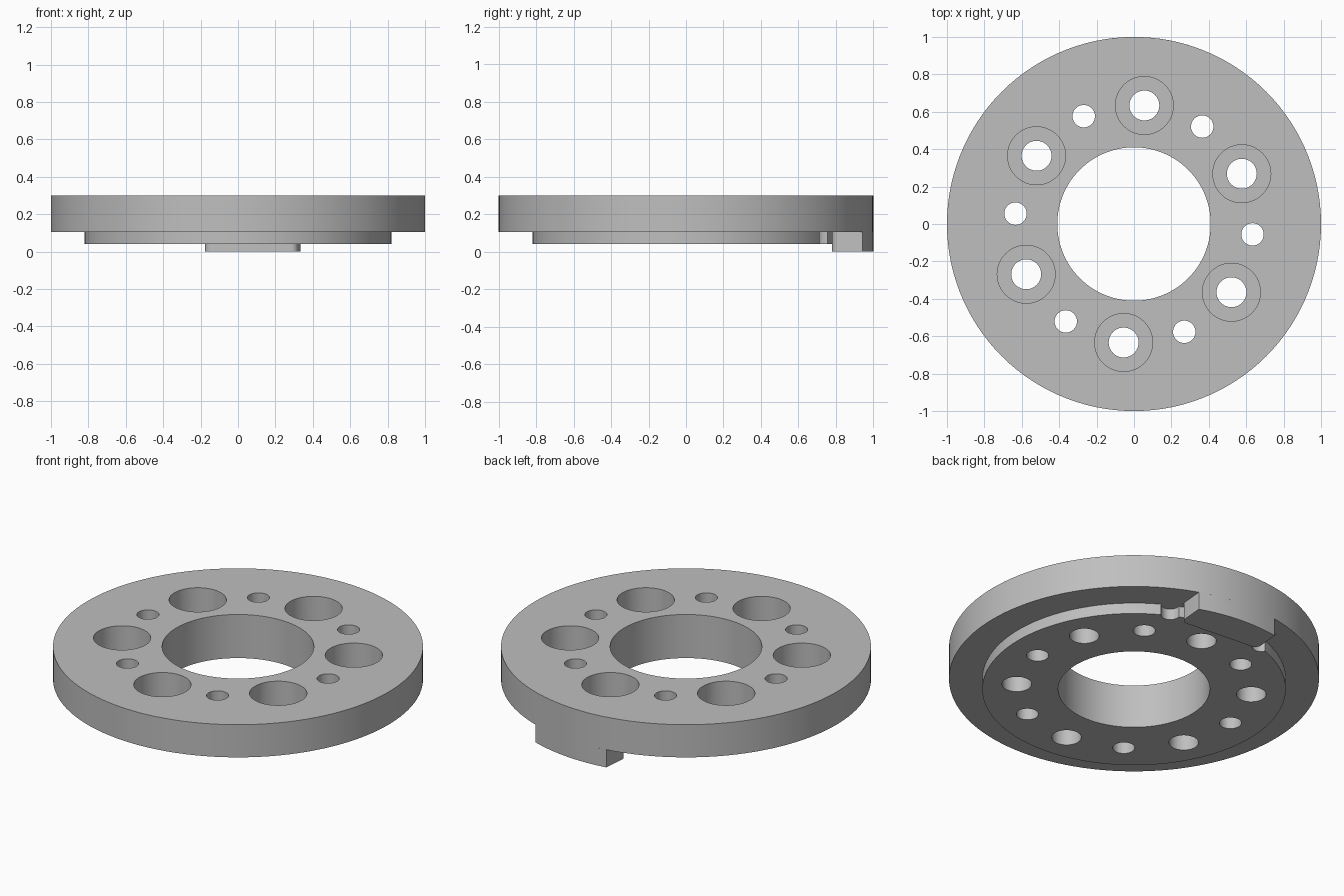
import bpy, bmesh, math
from mathutils import Matrix, Vector

cube = bpy.data.objects.get("Cube")
if cube:
    bpy.data.objects.remove(cube)

steel = bpy.data.materials.new("light_grey_metal")
steel.use_nodes = True
steel.diffuse_color = (0.52, 0.52, 0.52, 1)
steel.node_tree.nodes["Principled BSDF"].inputs["Base Color"].default_value = steel.diffuse_color

TOP, STEP, BASE = 0.3, 0.105, 0.04     # disc top, disc underside, boss underside
TILT = math.radians(-5)                # key and hole pattern share this turn


def lathe(bm, profile, center=(0, 0), n=48):
    """Revolve a closed (radius, z) profile; zero radii become poles."""
    rings = []
    for r, z in profile:
        count = n if r else 1
        rings.append([bm.verts.new((center[0] + r * math.cos(math.tau * i / n),
                                    center[1] + r * math.sin(math.tau * i / n), z))
                      for i in range(count)])
    for a, b in zip(rings, rings[1:] + rings[:1]):
        if len(a) == len(b) == 1:
            continue
        for i in range(n):
            j = (i + 1) % n
            quad = [a[i % len(a)], a[j % len(a)], b[j % len(b)], b[i % len(b)]]
            bm.faces.new(list(dict.fromkeys(quad)))


def prism(bm, outline, z0, z1):
    """Extrude a flat outline, turned with the hole pattern."""
    turn = Matrix.Rotation(TILT, 3, 'Z')
    face = bm.faces.new([bm.verts.new(turn @ Vector((u, v, z0))) for u, v in outline])
    out = bmesh.ops.extrude_face_region(bm, geom=[face])["geom"]
    bmesh.ops.translate(bm, vec=(0, 0, z1 - z0),
                        verts=[g for g in out if isinstance(g, bmesh.types.BMVert)])


def arc(cx, cy, r, a0, a1, n):
    angles = [math.radians(a0 + (a1 - a0) * i / n) for i in range(n + 1)]
    return [(cx + r * math.cos(a), cy + r * math.sin(a)) for a in angles]


def make(name, bm):
    bmesh.ops.recalc_face_normals(bm, faces=bm.faces)
    mesh = bpy.data.meshes.new(name)
    bm.to_mesh(mesh)
    bm.free()
    mesh.materials.append(steel)
    obj = bpy.data.objects.new(name, mesh)
    bpy.context.collection.objects.link(obj)
    return obj


def activate(obj):
    bpy.ops.object.select_all(action='DESELECT')
    obj.select_set(True)
    bpy.context.view_layer.objects.active = obj


# Stepped ring with the central bore
bm = bmesh.new()
lathe(bm, [(0.41, BASE), (0.82, BASE), (0.82, STEP), (1, STEP), (1, TOP), (0.41, TOP)], n=120)
ring = make("flange_ring", bm)

# Bolt holes: counterbored and plain, alternating
bm = bmesh.new()
for k in range(12):
    a = TILT + math.radians(30 * k)
    center = (0.636 * math.cos(a), 0.636 * math.sin(a))
    if k % 2:
        lathe(bm, [(0, -0.1), (0.08, -0.1), (0.08, 0.14), (0.155, 0.14), (0.155, 0.4), (0, 0.4)], center)
    else:
        lathe(bm, [(0, -0.1), (0.06, -0.1), (0.06, 0.4), (0, 0.4)], center, 32)

# Round-ended relief slots on both sides of the key
for side in (-1, 1):
    prism(bm, arc(side * 0.3, 0.77, 0.05, 180, 360, 12)
          + [(side * 0.3 + 0.05, 0.86), (side * 0.3 - 0.05, 0.86)], -0.1, STEP + 0.0005)
cutter = make("hole_cutter", bm)
cutter.hide_render = True

activate(ring)
cut = ring.modifiers.new("holes", 'BOOLEAN')
cut.operation = 'DIFFERENCE'
cut.solver = 'EXACT'
cut.object = cutter
bpy.ops.object.modifier_apply(modifier=cut.name)
bpy.data.objects.remove(cutter)

# Locating key under the rim, rounded on its inner corners
half, inner, fillet = 0.25, 0.802, 0.035
edge = math.degrees(math.asin(half))
bm = bmesh.new()
prism(bm, arc(0, 0, 1, 90 - edge, 90 + edge, 10)
      + arc(fillet - half, inner + fillet, fillet, 180, 270, 6)
      + arc(half - fillet, inner + fillet, fillet, 270, 360, 6), 0, STEP)
key = make("locating_key", bm)

for obj in (ring, key):
    activate(obj)
    bpy.ops.object.shade_smooth_by_angle(angle=math.radians(30))
